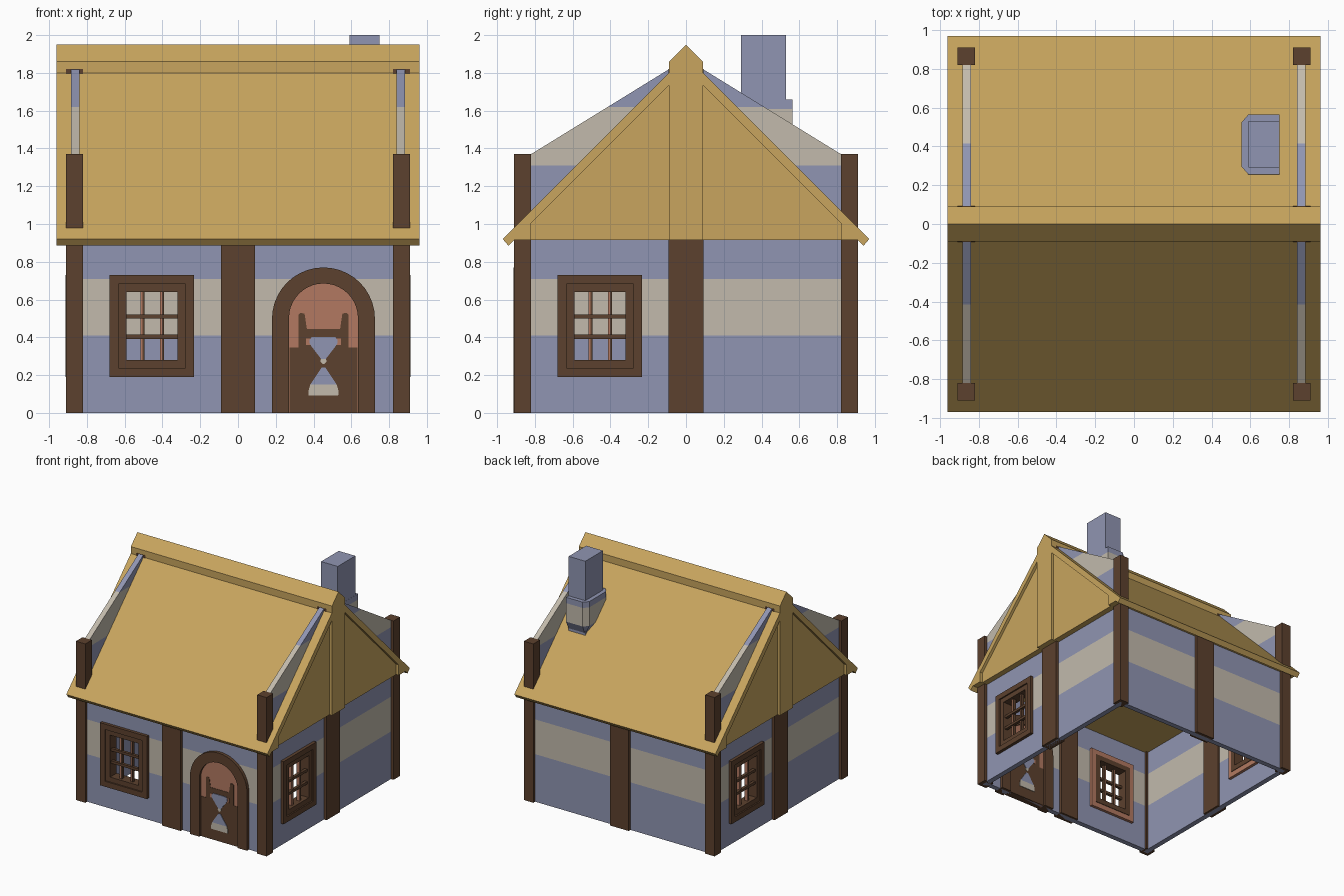
import bpy, bmesh, math
from mathutils import Vector

if "Cube" in bpy.data.objects:
    bpy.data.objects.remove(bpy.data.objects["Cube"])

def material(name, r, g, b):
    m = bpy.data.materials.new(name)
    m.diffuse_color = [*(((c / 255 + 0.055) / 1.055) ** 2.4 for c in (r, g, b)), 1]
    m.use_nodes = True
    m.node_tree.nodes["Principled BSDF"].inputs["Base Color"].default_value = m.diffuse_color
    return m

STRAW = material("straw", 200, 165, 94)
BLUE = material("blue_plaster", 144, 149, 178)
BEIGE = material("beige_plaster", 194, 186, 172)
BROWN = material("dark_timber", 92, 65, 46)
TERRA = material("terracotta", 178, 121, 97)

def finish(name, bm, mats, rot=0):
    bmesh.ops.recalc_face_normals(bm, faces=bm.faces)
    me = bpy.data.meshes.new(name)
    bm.to_mesh(me)
    bm.free()
    for m in mats:
        me.materials.append(m)
    ob = bpy.data.objects.new(name, me)
    ob.rotation_euler.z = rot
    bpy.context.collection.objects.link(ob)
    return ob

def loft(bm, rings):
    vs = [[bm.verts.new(p) for p in r] for r in rings]
    n = len(vs[0])
    bm.faces.new(vs[0])
    bm.faces.new(vs[-1])
    for a, b in zip(vs, vs[1:]):
        for i in range(n):
            j = (i + 1) % n
            bm.faces.new((a[i], a[j], b[j], b[i]))

def prism(name, pts, a, b, mat, axis="x", rot=0):
    """Profile in (y,z) extruded along x, or in (x,z) extruded along y."""
    bm = bmesh.new()
    put = (lambda p, t: (t, *p)) if axis == "x" else (lambda p, t: (p[0], t, p[1]))
    loft(bm, [[put(p, t) for p in pts] for t in (a, b)])
    return finish(name, bm, [mat], rot)

def boxes(name, items, mat, rot=0):
    """Each item is x0, x1, y0, y1, z0, z1."""
    bm = bmesh.new()
    for x0, x1, y0, y1, z0, z1 in items:
        loft(bm, [[(x0, y0, z), (x1, y0, z), (x1, y1, z), (x0, y1, z)] for z in (z0, z1)])
    return finish(name, bm, [mat], rot)

def ring(name, x0, x1, z0, z1, w, y0, y1, mat, rot):
    boxes(name, [(x0, x0 + w, y0, y1, z0, z1), (x1 - w, x1, y0, y1, z0, z1),
                 (x0 + w, x1 - w, y0, y1, z0, z0 + w), (x0 + w, x1 - w, y0, y1, z1 - w, z1)], mat, rot)

# Striped walls, with a window opening, built facing the front and then turned
HOLE = (-0.635, -0.275, 0.235, 0.685)
BANDS = (0.41, 0.71, 1.31, 1.62)

def wall(name, outline, rot, window):
    bm = bmesh.new()
    bm.faces.new([bm.verts.new((u, -0.885, z)) for u, z in outline])
    cuts = [((0, 0, z), (0, 0, 1)) for z in BANDS]
    if window:
        cuts += [((u, 0, 0), (1, 0, 0)) for u in HOLE[:2]] + [((0, 0, z), (0, 0, 1)) for z in HOLE[2:]]
    for co, no in cuts:
        bmesh.ops.bisect_plane(bm, geom=bm.verts[:] + bm.edges[:] + bm.faces[:], plane_co=co, plane_no=no)
    if window:
        inside = [f for f in bm.faces
                  if HOLE[0] < f.calc_center_median().x < HOLE[1] and HOLE[2] < f.calc_center_median().z < HOLE[3]]
        bmesh.ops.delete(bm, geom=inside, context="FACES")
    front = bm.faces[:]
    res = bmesh.ops.extrude_face_region(bm, geom=front, use_keep_orig=True)
    bmesh.ops.translate(bm, verts=[g for g in res["geom"] if isinstance(g, bmesh.types.BMVert)], vec=(0, 0.045, 0))
    for f in bm.faces:
        z = f.calc_center_median().z
        f.material_index = sum(z > b for b in BANDS) % 2
    finish(name, bm, [BLUE, BEIGE], rot)

Q = math.pi / 2
low = [(-0.88, 0), (0.88, 0), (0.88, 0.93), (-0.88, 0.93)]
gable = [(-0.88, 0), (0.88, 0), (0.88, 1.333), (0, 1.875), (-0.88, 1.333)]
wall("front_wall", low, 0, True)
wall("back_wall", low, 2 * Q, False)
wall("right_gable_wall", gable, Q, True)
wall("left_gable_wall", gable, -Q, True)

# Timber posts: corners, front and back middles, gable middles
for s, side in ((1, "right"), (-1, "left")):
    xs = sorted((0.82 * s, 0.91 * s))
    for t, end in ((1, "back"), (-1, "front")):
        ys = sorted((0.82 * t, 0.91 * t))
        boxes(f"{end}_{side}_corner_post", [(*xs, *ys, 0, 1.37)], BROWN)
    boxes(f"{side}_middle_post", [(*xs, -0.092, 0.092, 0, 1.82)], BROWN)
    ys = sorted((0.82 * s, 0.91 * s))
    boxes(("back" if s > 0 else "front") + "_middle_post", [(-0.09, 0.09, *ys, 0, 0.93)], BROWN)

# Thatched roof: recessed gable core, slope slabs with raked edges, ridge with king beam
prism("roof_core", [(-0.82, 0.915), (-0.82, 1.01), (0, 1.83), (0.82, 1.01), (0.82, 0.915)], -0.935, 0.935, STRAW)
slab = [(0.97, 0.92), (0.94, 0.885), (0.91, 0.915), (0.82, 0.915), (0.82, 1.005), (0.09, 1.735), (0.09, 1.80)]
for s, end in ((1, "back"), (-1, "front")):
    prism(f"{end}_roof_slope", [(s * y, z) for y, z in slab], -0.96, 0.96, STRAW)
prism("roof_ridge", [(0, 1.95), (0.09, 1.86), (0.09, 0.915), (-0.09, 0.915), (-0.09, 1.86)], -0.96, 0.96, STRAW)

# Windows with stepped frames and crossed bars
for rot, side in ((0, "front"), (Q, "right"), (-Q, "left")):
    ring(f"{side}_window_frame", -0.68, -0.232, 0.19, 0.73, 0.047, -0.912, -0.85, BROWN, rot)
    ring(f"{side}_window_inner_rim", -0.635, -0.275, 0.235, 0.685, 0.044, -0.9, -0.81, BROWN, rot)
    ring(f"{side}_window_backing", -0.68, -0.232, 0.19, 0.73, 0.047, -0.85, -0.815, TERRA, rot)
    boxes(f"{side}_window_cross_bars", [(-0.6, -0.31, -0.885, -0.86, z - 0.011, z + 0.011) for z in (0.403, 0.51)], BROWN, rot)
    boxes(f"{side}_window_upright_bars",
          [(x, x + 0.01, -0.875, -0.85, 0.27, 0.645) for x in (-0.505, -0.402)], BROWN, rot)
    boxes(f"{side}_window_upright_linings",
          [(x - 0.012, x, -0.875, -0.85, 0.27, 0.645) for x in (-0.505, -0.402)], TERRA, rot)

# Arched door: frame, panel and decorated lower half
CX = 0.4525
def arch(r, spring, n=20):
    arc = [(CX + r * math.cos(math.pi * i / n), spring + r * math.sin(math.pi * i / n)) for i in range(n + 1)]
    return [(CX + r, 0)] + arc + [(CX - r, 0)]

prism("door_frame", arch(0.2725, 0.4975) + arch(0.1825, 0.5025)[::-1], -0.912, -0.815, BROWN, "y")
prism("door_panel", arch(0.185, 0.5025), -0.892, -0.83, TERRA, "y")
half = [(0.18, 0), (0.18, 0.345), (0.133, 0.345), (0.133, 0.52), (0.12, 0.53), (0.1, 0.525), (0.088, 0.445)]
prism("door_lower_panel", [(CX + x, z) for x, z in half] + [(CX - x, z) for x, z in half[::-1]], -0.895, -0.827, BROWN, "y")

def plate(name, pts, mat, d=0.0):
    pts = [(CX + x, z) for x, z in pts] + [(CX - x, z) for x, z in pts[::-1]]
    prism(name, pts, -0.898 - d, -0.824 + d, mat, "y")

plate("door_side_marks", [(0.092, 0.36), (0.092, 0.395)], TERRA)
plate("door_upper_mark", [(0.012, 0.285), (0.062, 0.35), (0.075, 0.37), (0.075, 0.385), (0.062, 0.402)], BLUE, 0.002)
plate("door_centre_mark", [(0.006, 0.26), (0.016, 0.272), (0.014, 0.285)], BEIGE, 0.002)
plate("door_lower_mark", [(0.07, 0.15), (0.01, 0.24)], BLUE, 0.002)
plate("door_base_mark", [(0.078, 0.092), (0.08, 0.115), (0.07, 0.15)], BEIGE, 0.002)

# Chimney shaft with a banded collar
boxes("chimney_shaft", [(0.59, 0.749, 0.29, 0.53, 1.2, 2.0)], BLUE)
wide = [(0.75, 0.255), (0.75, 0.565), (0.59, 0.565), (0.555, 0.525), (0.555, 0.295), (0.59, 0.255)]
slim = [(0.75, 0.29), (0.75, 0.53), (0.60, 0.53), (0.59, 0.52), (0.59, 0.30), (0.60, 0.29)]
bm = bmesh.new()
loft(bm, [[(x, y, z) for x, y in plan] for plan, z in ((slim, 1.38), (wide, 1.45), (wide, 1.61), (wide, 1.66))])
for f in bm.faces:
    f.material_index = int(1.45 < f.calc_center_median().z < 1.61)
finish("chimney_collar", bm, [BLUE, BEIGE])
